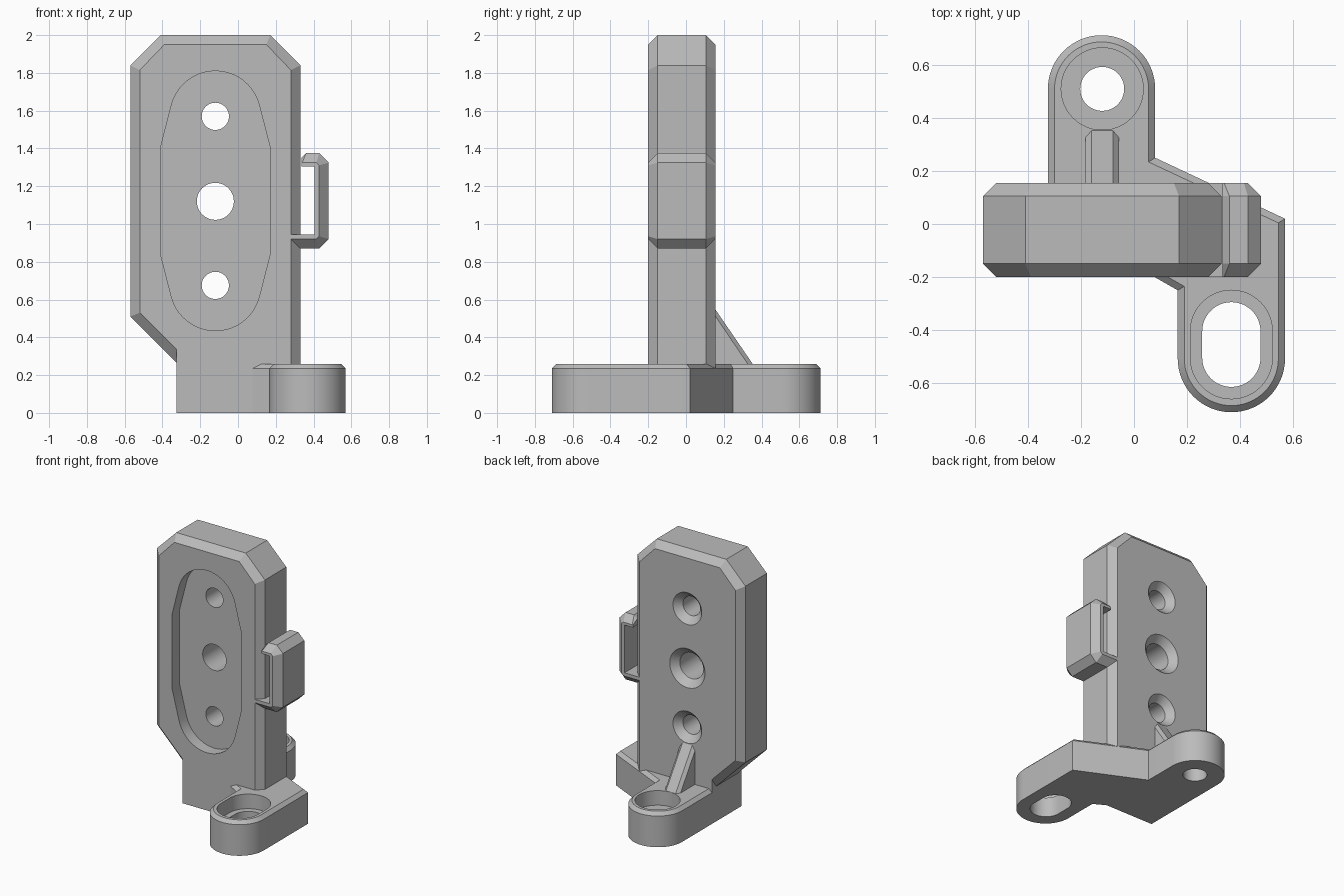
import bpy, bmesh, math
from mathutils import Vector
from mathutils.geometry import convex_hull_2d

if "Cube" in bpy.data.objects:
    bpy.data.objects.remove(bpy.data.objects["Cube"])

grey = bpy.data.materials.new("light grey")
grey.diffuse_color = (0.5, 0.5, 0.5, 1)
grey.use_nodes = True
grey.node_tree.nodes["Principled BSDF"].inputs["Base Color"].default_value = grey.diffuse_color
CX = -0.12  # centre line of plate and rear lug


def loft(name, rings):
    """Solid skinned through matching closed rings of points."""
    bm = bmesh.new()
    vs = [[bm.verts.new(p) for p in r] for r in rings]
    n = len(rings[0])
    for a, b in zip(vs, vs[1:]):
        for i in range(n):
            j = (i + 1) % n
            bm.faces.new((a[i], a[j], b[j], b[i]))
    bm.faces.new(vs[0])
    bm.faces.new(vs[-1])
    bmesh.ops.recalc_face_normals(bm, faces=bm.faces)
    me = bpy.data.meshes.new(name)
    bm.to_mesh(me)
    bm.free()
    ob = bpy.data.objects.new(name, me)
    bpy.context.collection.objects.link(ob)
    me.materials.append(grey)
    return ob


def xz(pts, y):
    return [(p[0], y, p[1]) for p in pts]


def xy(pts, z):
    return [(p[0], p[1], z) for p in pts]


def arc(cx, cy, r, a0, a1, n):
    return [(cx + r * math.cos(math.radians(a0 + (a1 - a0) * i / n)),
             cy + r * math.sin(math.radians(a0 + (a1 - a0) * i / n))) for i in range(n + 1)]


def circle(cx, cy, r, n=48):
    return arc(cx, cy, r, 0, 360, n)[:-1]


def slot(cx, y0, y1, r):
    return arc(cx, y1, r, 0, 180, 24) + arc(cx, y0, r, 180, 360, 24)


def inset(pts, d):
    """Mitred inward offset of a counter-clockwise outline."""
    out = []
    for i, p in enumerate(pts):
        p = Vector(p)
        u = (p - Vector(pts[i - 1])).normalized()
        v = (Vector(pts[(i + 1) % len(pts)]) - p).normalized()
        nu, nv = Vector((-u.y, u.x)), Vector((-v.y, v.x))
        out.append(tuple(p + (nu + nv) * d / (1 + nu.dot(nv))))
    return out


def cut(ob, cutter):
    mod = ob.modifiers.new("cut", 'BOOLEAN')
    mod.operation, mod.solver, mod.object = 'DIFFERENCE', 'EXACT', cutter
    bpy.context.view_layer.objects.active = ob
    bpy.ops.object.modifier_apply(modifier=mod.name)
    bpy.data.objects.remove(cutter)


# Upright plate with bevelled rim
outer = [(-.57, .51), (-.57, 1.84), (-.41, 2), (.17, 2), (.33, 1.84), (.33, 0), (-.325, 0), (-.325, .265)]
inner = [(-.52, .53), (-.52, 1.815), (-.39, 1.95), (.15, 1.95), (.28, 1.815), (.28, 0), (-.325, 0), (-.325, .335)]
plate = loft("upright_plate", [xz(inner, -.2), xz(outer, -.15), xz(outer, .105), xz(inner, .155)])

# Oval recess in the front
pts = circle(CX, 1.57, .24) + circle(CX, .675, .24)
pts += [(CX + sx * .29, z) for sx in (-1, 1) for z in (.84, 1.405)]
oval = [pts[i] for i in convex_hull_2d(pts)]
cut(plate, loft("recess_cutter", [xz(oval, -.3), xz(oval, -.11)]))

# Three screw holes, countersunk from the back
for z, r, big in ((1.57, .072, .12), (1.12, .098, .147), (.675, .072, .12)):
    rings = [(-.3, r), (.105, r), (.155, big), (.2, big)]
    cut(plate, loft("screw_cutter", [xz(circle(CX, z, rr), y) for y, rr in rings]))

# Foot with a rear round lug and a front slotted lug
foot_line = ([(-.325, -.19), (.06, -.19), (.165, -.25)] + arc(.3675, -.508, .2025, 180, 360, 32)
             + [(.57, .02), (.08, .25)] + arc(-.1225, .51, .2025, 0, 180, 32))
foot = loft("foot", [xy(foot_line, 0), xy(foot_line, .235), xy(inset(foot_line, .025), .26)])
for shape, z in ((circle(CX, .51, .083), -.1), (circle(CX, .51, .155), .15),
                 (slot(.3675, -.505, -.405, .11), -.1), (slot(.3675, -.505, -.405, .155), .15)):
    cut(foot, loft("lug_cutter", [xy(shape, z), xy(shape, .4)]))

# Sloping rib behind the plate
rib = []
for x, h, l in ((-.183, .515, .33), (-.16, .55, .356), (-.08, .55, .356), (-.057, .515, .33)):
    rib.append([(x, .14, .255), (x, .14, h + .02), (x, l, .255)])
loft("rib", rib)

# Side hook with bevelled outer edges
outer = [(.335, 1.305), (.335, 1.35), (.36, 1.375), (.43, 1.375), (.48, 1.325), (.48, .92), (.43, .87),
         (.28, .87), (.28, .945), (.405, .945), (.405, 1.305)]
inner = [(.335, 1.305), (.335, 1.322), (.34, 1.325), (.415, 1.325), (.43, 1.31), (.43, .935), (.415, .92),
         (.28, .92), (.28, .945), (.405, .945), (.405, 1.305)]
loft("side_hook", [xz(inner, -.2), xz(outer, -.15), xz(outer, .105), xz(inner, .155)])

# Smooth the round walls, keep the bevels crisp
for ob in bpy.data.objects:
    ob.select_set(True)
    bpy.context.view_layer.objects.active = ob
bpy.ops.object.shade_smooth_by_angle(angle=math.radians(20))
